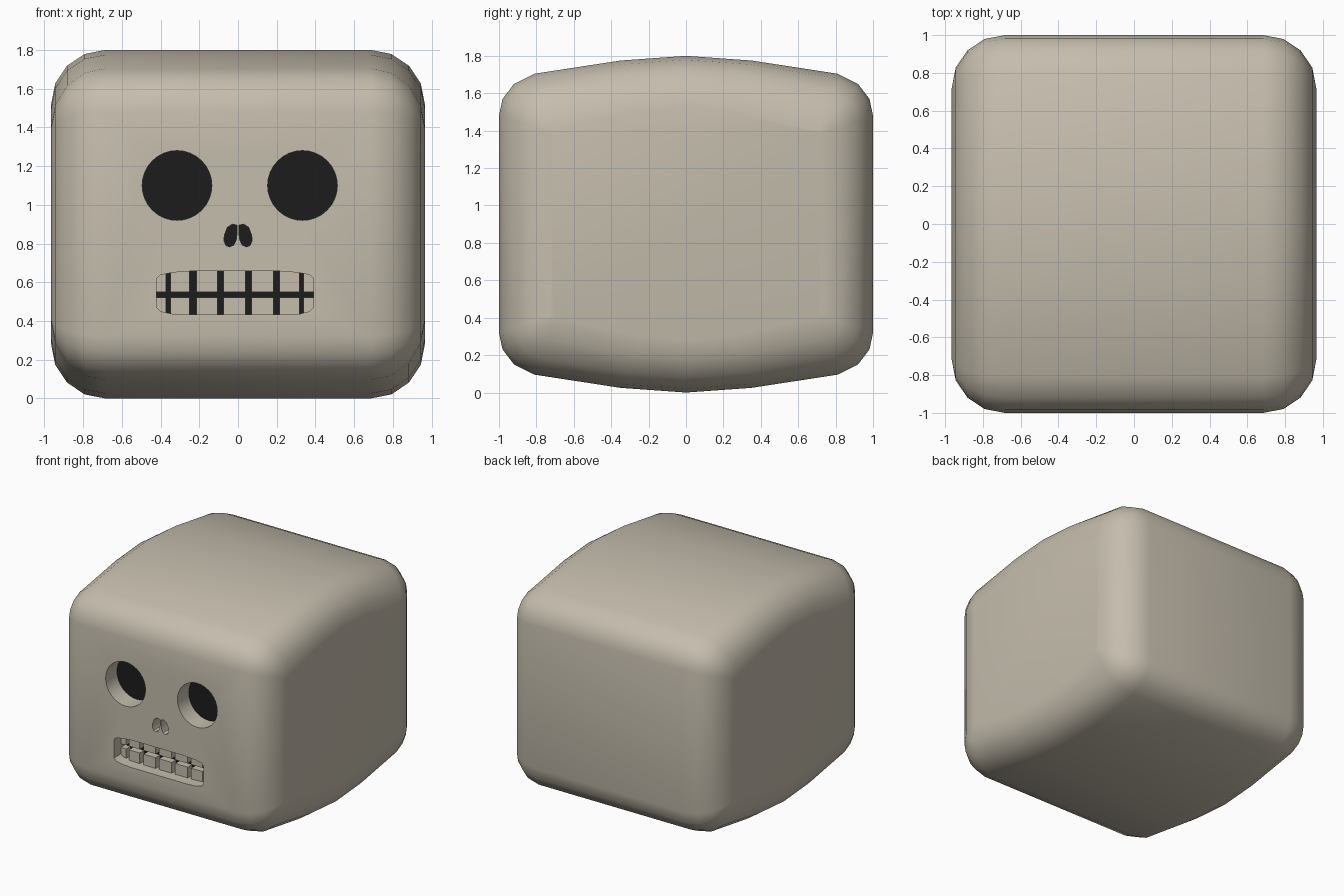
import bpy, bmesh, math

if "Cube" in bpy.data.objects:
    bpy.data.objects.remove(bpy.data.objects["Cube"])


def material(name, color):
    m = bpy.data.materials.new(name)
    m.diffuse_color = (*color, 1)
    m.use_nodes = True
    m.node_tree.nodes["Principled BSDF"].inputs["Base Color"].default_value = m.diffuse_color
    return m


BONE = material("bone", (0.56, 0.51, 0.42))
DARK = material("dark", (0.012, 0.012, 0.012))


def new_object(name, bm, mat):
    bmesh.ops.recalc_face_normals(bm, faces=bm.faces)
    me = bpy.data.meshes.new(name)
    bm.to_mesh(me)
    bm.free()
    me.materials.append(mat)
    ob = bpy.data.objects.new(name, me)
    bpy.context.collection.objects.link(ob)
    return ob


def loft(name, rings, mat):
    """Skin a list of matching rings and cap both ends."""
    bm = bmesh.new()
    loops = [[bm.verts.new(p) for p in ring] for ring in rings]
    n = len(loops[0])
    for a, b in zip(loops, loops[1:]):
        for i in range(n):
            j = (i + 1) % n
            bm.faces.new((a[i], a[j], b[j], b[i]))
    bm.faces.new(loops[0])
    bm.faces.new(loops[-1][::-1])
    return new_object(name, bm, mat)


def prism(name, outline, y0, y1, mat):
    return loft(name, [[(x, y, z) for x, z in outline] for y in (y0, y1)], mat)


# Crowned side profile of the head, shrunk by d towards the cheeks
def head_ring(x, d):
    hy, r = 1 - d, 0.19 * (1 - d / 0.3)
    quarter = [(0.35 * hy, 0.875 - d)]
    for oy, oz in ((-1, 0.15), (-0.42, -0.14), (-0.1, -0.56), (0, -1.03)):
        quarter.append((hy + oy * r, 0.776 - d + oz * r))
    right = [(0, 0.9 - d)] + quarter + [(y, -z) for y, z in quarter[::-1]] + [(0, d - 0.9)]
    full = right + [(-y, z) for y, z in right[-2:0:-1]]
    return [(x, y, z + 0.9) for y, z in full]


steps = [(0.965, 0.28), (0.944, 0.173), (0.883, 0.082), (0.792, 0.021), (0.685, 0)]
head = loft("head", [head_ring(-x, d) for x, d in steps]
            + [head_ring(x, d) for x, d in steps[::-1]], BONE)


# Outlines of the face openings
def circle(cx, cz, r, n=32):
    return [(cx + r * math.cos(2 * math.pi * i / n), cz + r * math.sin(2 * math.pi * i / n))
            for i in range(n)]


nostril = [(0.006, 0.895), (0.03, 0.9), (0.055, 0.883), (0.07, 0.845), (0.073, 0.815),
           (0.062, 0.79), (0.043, 0.783), (0.022, 0.792), (0.009, 0.82), (0.004, 0.86)]
mouth = [(-0.42, 0.47), (-0.4, 0.45), (-0.34, 0.437), (-0.25, 0.433), (0.23, 0.433),
         (0.32, 0.437), (0.37, 0.45), (0.39, 0.47), (0.39, 0.62), (0.37, 0.638),
         (0.31, 0.65), (0.22, 0.657), (-0.25, 0.657), (-0.34, 0.65), (-0.4, 0.638), (-0.42, 0.62)]
openings = {
    "left_eye": circle(-0.315, 1.1, 0.18),
    "right_eye": circle(0.333, 1.1, 0.18),
    "left_nostril": [(-x, z) for x, z in nostril],
    "right_nostril": nostril,
    "mouth": mouth,
}

# Cut each opening and line its bottom with a dark panel
FLOOR = -0.85
for name, outline in openings.items():
    cutter = prism(name + "_cutter", outline, -1.1, FLOOR, BONE)
    cutter.hide_render = True
    mod = head.modifiers.new("cut", "BOOLEAN")
    mod.operation, mod.solver, mod.object = "DIFFERENCE", "EXACT", cutter
    bpy.context.view_layer.objects.active = head
    bpy.ops.object.modifier_apply(modifier=mod.name)
    bpy.data.objects.remove(cutter)
    prism(name + "_floor", outline, FLOOR - 0.004, FLOOR + 0.004, DARK)

# Two rows of teeth
spans = [(-0.43, -0.373), (-0.348, -0.25), (-0.214, -0.106), (-0.075, 0.039),
         (0.07, 0.183), (0.214, 0.317), (0.338, 0.4)]
for row, z0, z1 in (("upper", 0.551, 0.67), ("lower", 0.42, 0.521)):
    for x0, x1 in spans:
        prism(row + "_tooth", [(x0, z0), (x1, z0), (x1, z1), (x0, z1)], -0.91, -0.84, BONE)

# Smooth shading on the head, sharp rims on the openings
bpy.ops.object.select_all(action="DESELECT")
head.select_set(True)
bpy.context.view_layer.objects.active = head
bpy.ops.object.shade_smooth_by_angle(angle=math.radians(40))
